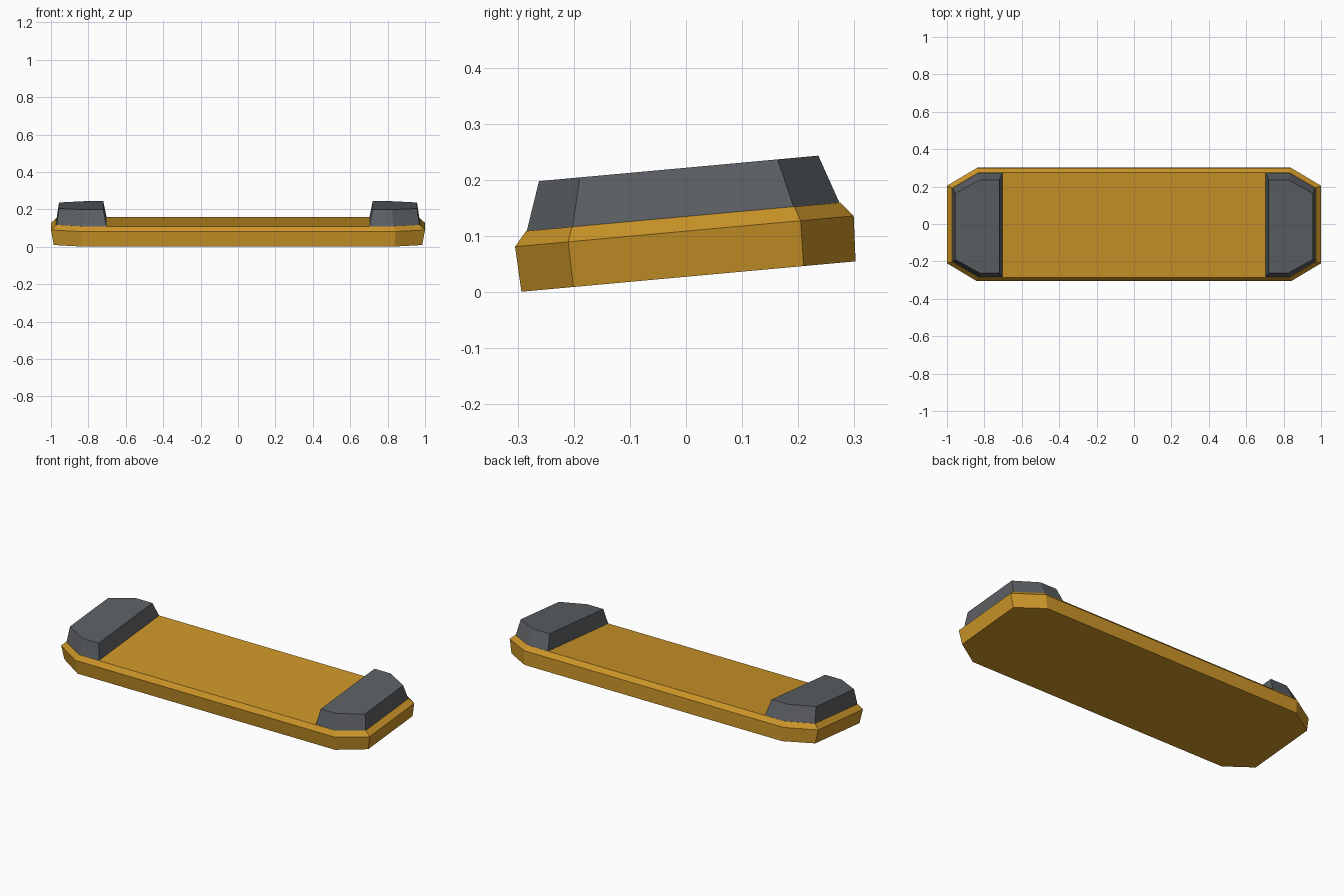
import bpy, bmesh, math

cube = bpy.data.objects.get("Cube")
if cube:
    bpy.data.objects.remove(cube, do_unlink=True)


def material(name, rgb):
    mat = bpy.data.materials.new(name)
    mat.use_nodes = True
    colour = (*rgb, 1.0)
    mat.diffuse_color = colour
    mat.node_tree.nodes["Principled BSDF"].inputs["Base Color"].default_value = colour
    return mat


def loft(name, rings, mat):
    """Closed flat-faced solid through horizontal rings of equal point count."""
    bm = bmesh.new()
    loops = [[bm.verts.new(p) for p in ring] for ring in rings]
    bm.faces.new(loops[0])
    bm.faces.new(loops[-1])
    count = len(loops[0])
    for low, high in zip(loops, loops[1:]):
        for i in range(count):
            j = (i + 1) % count
            bm.faces.new((low[i], low[j], high[j], high[i]))
    bmesh.ops.recalc_face_normals(bm, faces=bm.faces)
    mesh = bpy.data.meshes.new(name)
    bm.to_mesh(mesh)
    bm.free()
    mesh.materials.append(mat)
    obj = bpy.data.objects.new(name, mesh)
    bpy.context.collection.objects.link(obj)
    # the whole model leans up towards the back
    obj.rotation_euler.x = math.radians(5.2)
    obj.location.y = 0.007
    return obj


def octagon(hx, hy, cx, cy, z):
    """Rectangle with cut corners, running from (hx, -cy) anticlockwise."""
    quarter = [(hx, cy), (cx, hy)]
    right = [(x, -y) for x, y in reversed(quarter)] + quarter
    left = [(-x, y) for x, y in reversed(right)]
    return [(x, y, z) for x, y in right + left]


def end_ring(side, inner, hx, hy, cx, cy, z):
    """Pad outline: square inner edge, cut outer corners."""
    half = [(inner, hy), (cx, hy), (hx, cy)]
    outline = half + [(x, -y) for x, y in reversed(half)]
    return [(side * x, y, z) for x, y in outline]


amber = material("amber", (0.60, 0.30, 0.021))
grey = material("slate grey", (0.107, 0.116, 0.127))

# Base plate with slightly flared walls and a bevelled rim
loft("base_plate", [
    octagon(0.985, 0.299, 0.835, 0.206, 0.028),
    octagon(1.0, 0.303, 0.842, 0.208, 0.109),
    octagon(0.972, 0.281, 0.832, 0.199, 0.135),
], amber)

# Raised end pads
for side, label in ((1, "left"), (-1, "right")):
    loft(label + "_end_pad", [
        end_ring(side, 0.703, 0.970, 0.280, 0.831, 0.198, 0.134),
        end_ring(side, 0.720, 0.957, 0.250, 0.825, 0.177, 0.2215),
    ], grey)
